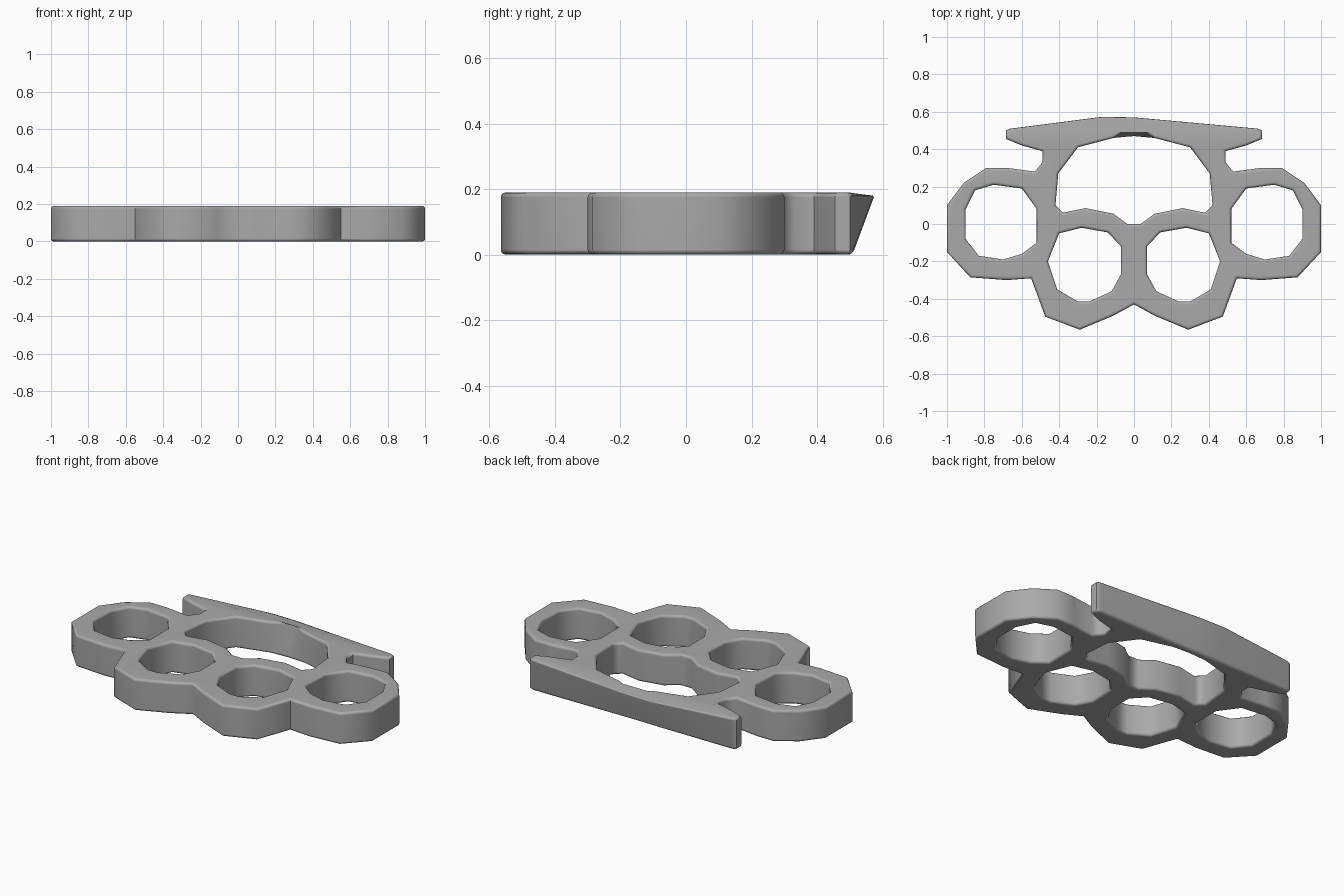
import bpy, bmesh, math

HEIGHT = 0.19
ROUND = 0.015      # radius of the softened edges

cube = bpy.data.objects.get("Cube")
if cube:
    bpy.data.objects.remove(cube)


def flip(points):
    """Mirror a run of points across x = 0, leaving out the shared centre ones."""
    return [(-x, y) for x, y in reversed(points) if abs(x) > 0.001]


# Outer edge, from the middle of the front around the left side to the back
outer_half = [
    (0, -.43), (.11, -.49), (.29, -.565), (.475, -.495), (.55, -.29),
    (.68, -.3), (.875, -.285), (1, -.15), (1, .1), (.91, .22), (.79, .3),
    (.68, .3), (.53, .28), (.49, .33), (.49, .39), (.6, .42), (.685, .455),
    (.685, .5), (.66, .51), (0, .505)]
outer_edge = outer_half + [(-.17, .508)] + flip(outer_half)

# Large grip opening
grip_half = [
    (0, 0), (.035, 0), (.11, .055), (.26, .085), (.38, .06), (.42, .1),
    (.405, .27), (.3, .41), (.11, .46), (0, .465)]
grip_hole = grip_half + flip(grip_half)

# Finger openings of one side
inner_hole = [
    (.07, -.12), (.14, -.045), (.28, -.02), (.4, -.05), (.46, -.2),
    (.41, -.35), (.3, -.415), (.24, -.415), (.12, -.36), (.07, -.27)]
side_hole = [
    (.9, .08), (.85, .18), (.75, .21), (.6, .19), (.52, .08),
    (.52, -.1), (.6, -.16), (.7, -.19), (.83, -.17), (.9, -.08)]

# Flat filled profile, thickened with rounded rims
profile = bpy.data.curves.new("grip_profile", "CURVE")
profile.dimensions = "2D"
profile.fill_mode = "BOTH"
profile.extrude = HEIGHT / 2 - ROUND
profile.bevel_depth = ROUND
profile.bevel_resolution = 2
profile.offset = -ROUND
for loop in (outer_edge, grip_hole, inner_hole, flip(inner_hole),
             side_hole, flip(side_hole)):
    spline = profile.splines.new("POLY")
    spline.points.add(len(loop) - 1)
    for point, (x, y) in zip(spline.points, loop):
        point.co = (x, y, 0, 1)
    spline.use_cyclic_u = True

helper = bpy.data.objects.new("profile_helper", profile)
bpy.context.collection.objects.link(helper)
graph = bpy.context.evaluated_depsgraph_get()
mesh = bpy.data.meshes.new_from_object(helper.evaluated_get(graph))
bpy.data.objects.remove(helper)

bm = bmesh.new()
bm.from_mesh(mesh)
bmesh.ops.remove_doubles(bm, verts=bm.verts, dist=0.0002)
bmesh.ops.translate(bm, verts=bm.verts, vec=(0, 0, HEIGHT / 2))

# Middle of the palm bar leans backwards towards its top
for v in bm.verts:
    x, y, z = v.co
    if abs(x) < 0.2 and (y > 0.484 or (y > 0.44 and abs(x) < 0.03)):
        v.co.y += 0.065 * min(z / 0.175, 1)
        v.co.z = min(z, 0.18)
bmesh.ops.recalc_face_normals(bm, faces=bm.faces)
bm.to_mesh(mesh)
bm.free()

metal = bpy.data.materials.new("grey_metal")
metal.use_nodes = True
grey = (0.4, 0.4, 0.4, 1)
metal.diffuse_color = grey
metal.node_tree.nodes["Principled BSDF"].inputs["Base Color"].default_value = grey
mesh.materials.clear()
mesh.materials.append(metal)

grip = bpy.data.objects.new("four_finger_grip", mesh)
bpy.context.collection.objects.link(grip)
bpy.context.view_layer.objects.active = grip
grip.select_set(True)
bpy.ops.object.shade_smooth_by_angle(angle=math.radians(60))
weighted = grip.modifiers.new("flat_caps", "WEIGHTED_NORMAL")
weighted.keep_sharp = True
